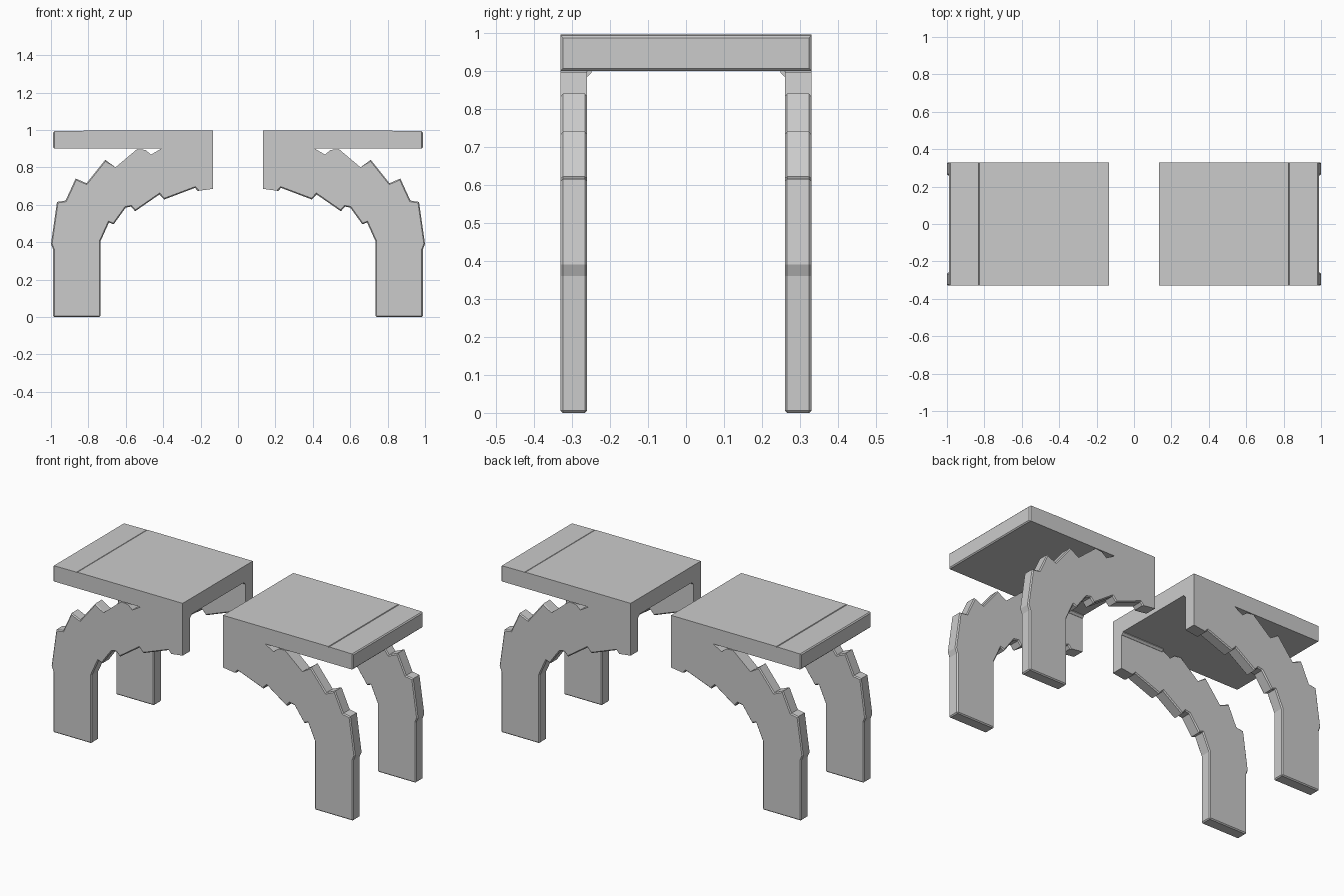
import bpy
import bmesh

if "Cube" in bpy.data.objects:
    bpy.data.objects.remove(bpy.data.objects["Cube"])


def extrude_profile(name, profile, y0, y1, chamfer, pick, mirror_axes):
    """Extrude an x/z outline along y, chamfer the picked edges, mirror it."""
    bm = bmesh.new()
    face = bm.faces.new([bm.verts.new((x, y0, z)) for x, z in profile])
    moved = bmesh.ops.extrude_face_region(bm, geom=[face])["geom"]
    verts = [g for g in moved if isinstance(g, bmesh.types.BMVert)]
    bmesh.ops.translate(bm, verts=verts, vec=(0, y1 - y0, 0))
    bmesh.ops.recalc_face_normals(bm, faces=bm.faces)
    edges = [e for e in bm.edges if pick(*[v.co for v in e.verts])]
    bmesh.ops.bevel(bm, geom=edges, offset=chamfer, segments=1,
                    affect='EDGES', clamp_overlap=True)
    mesh = bpy.data.meshes.new(name)
    bm.to_mesh(mesh)
    bm.free()
    obj = bpy.data.objects.new(name, mesh)
    bpy.context.collection.objects.link(obj)
    mod = obj.modifiers.new("mirror", 'MIRROR')
    mod.use_axis = mirror_axes
    mod.use_mirror_merge = False
    return obj


# Arched legs: stepped stone blocks, one outline mirrored to four places
outer = [(0.735, 0.0), (0.988, 0.0), (0.988, 0.36), (1.0, 0.39),
         (0.968, 0.615), (0.922, 0.622), (0.868, 0.74), (0.81, 0.715),
         (0.71, 0.84), (0.655, 0.80), (0.54, 0.897), (0.495, 0.893),
         (0.465, 0.868), (0.41, 0.90)]
inner = [(0.133, 0.90), (0.133, 0.685), (0.215, 0.674), (0.23, 0.69),
         (0.395, 0.628), (0.42, 0.655), (0.55, 0.565), (0.572, 0.59),
         (0.60, 0.585), (0.665, 0.495), (0.69, 0.505), (0.735, 0.405)]


def leg_rim(a, b):
    exposed = max(a.z, b.z) < 0.86 and min(a.x, b.x) > 0.14
    return exposed and (abs(a.y - b.y) < 1e-5 or a.z < 0.01)


extrude_profile("arch_leg", outer + inner, -0.33, -0.26, 0.006,
                leg_rim, (True, True, False))

# Small fillet strips where the arches meet the deck underside
bm_profile = [(0.133, 0.90), (0.41, 0.90), (0.41, 0.885), (0.133, 0.885)]
fillet = extrude_profile("deck_fillet", bm_profile, -0.26, -0.248, 0.0105,
                         lambda a, b: a.y > -0.25 and b.y > -0.25
                         and a.z < 0.89 and b.z < 0.89,
                         (True, True, False))

# Deck slabs with a shallow seam near the outer end
deck = [(0.133, 0.90), (0.988, 0.90), (0.988, 0.993), (0.832, 0.995),
        (0.829, 0.991), (0.826, 0.996), (0.133, 0.996)]
extrude_profile("deck", deck, -0.33, 0.33, 0.006,
                lambda a, b: min(a.x, b.x) > 0.9, (True, False, False))
